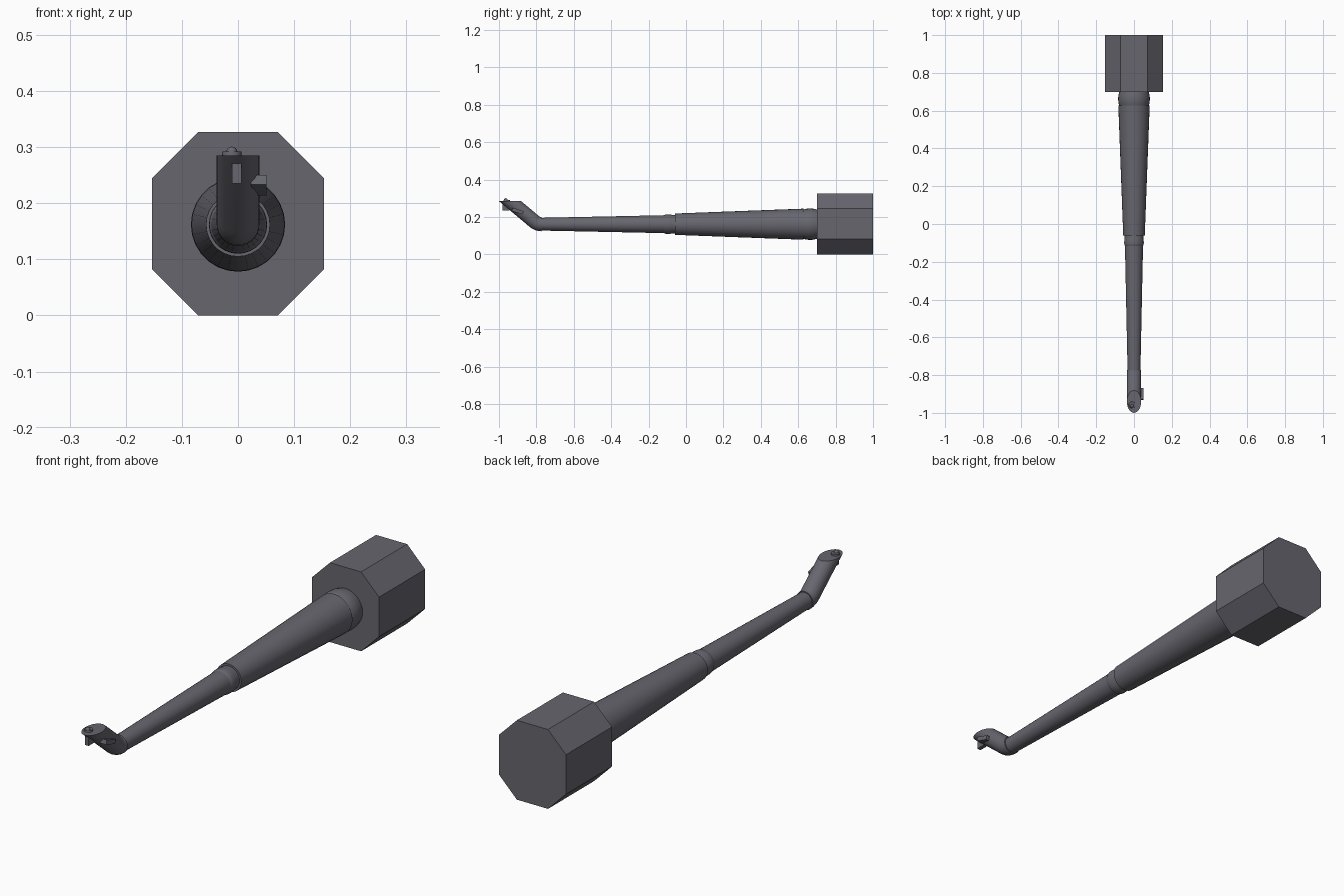
import bpy, bmesh, math
from mathutils import Matrix, Vector

if "Cube" in bpy.data.objects:
    bpy.data.objects.remove(bpy.data.objects["Cube"])

grey = bpy.data.materials.new("dark grey metal")
grey.diffuse_color = (0.135, 0.133, 0.158, 1)
grey.use_nodes = True
grey.node_tree.nodes["Principled BSDF"].inputs["Base Color"].default_value = grey.diffuse_color

AXIS_Z = 0.162
SIDES = 28
BEND = math.radians(40)


def finish(name, bm, smooth=False):
    bmesh.ops.recalc_face_normals(bm, faces=bm.faces)
    me = bpy.data.meshes.new(name)
    bm.to_mesh(me)
    bm.free()
    me.materials.append(grey)
    ob = bpy.data.objects.new(name, me)
    bpy.context.collection.objects.link(ob)
    if smooth:
        bpy.ops.object.select_all(action='DESELECT')
        ob.select_set(True)
        bpy.context.view_layer.objects.active = ob
        bpy.ops.object.shade_smooth_by_angle(angle=math.radians(32))
    return ob


def loft(name, rings, smooth=True):
    """Skin a list of equal-sized point rings and cap both ends."""
    bm = bmesh.new()
    vs = [[bm.verts.new(p) for p in ring] for ring in rings]
    for a, b in zip(vs, vs[1:]):
        n = len(a)
        for i in range(n):
            j = (i + 1) % n
            bm.faces.new((a[i], a[j], b[j], b[i]))
    bm.faces.new(vs[0])
    bm.faces.new(vs[-1])
    return finish(name, bm, smooth)


def circle(y, z, r, tilt=0.0):
    """Circle across the tube, tilted in the side plane."""
    pts = []
    for i in range(SIDES):
        t = 2 * math.pi * i / SIDES
        n = r * math.sin(t)
        pts.append(Vector((r * math.cos(t), y + n * math.sin(tilt), z + n * math.cos(tilt))))
    return pts


def lathe(name, profile):
    return loft(name, [circle(y, AXIS_Z, r) for y, r in profile])


def box(name, center, size, rot_x=0.0):
    bm = bmesh.new()
    m = Matrix.Translation(center) @ Matrix.Rotation(rot_x, 4, 'X') @ Matrix.Diagonal((*size, 1))
    bmesh.ops.create_cube(bm, size=1, matrix=m)
    return finish(name, bm)


# Octagonal mounting block
half = [(0.071, 0.327), (0.153, 0.245), (0.153, 0.082), (0.071, 0.0)]
outline = half + [(-x, z) for x, z in reversed(half)]
loft("mounting_block", [[(x, y, z) for x, z in outline] for y in (0.7, 1.0)], smooth=False)

# Rounded collar where the arm meets the block
lathe("base_collar", [(0.71, 0.076), (0.695, 0.079), (0.68, 0.083), (0.66, 0.084),
                      (0.64, 0.082), (0.625, 0.077)])

# Thick rear section and thin front section of the arm
lathe("rear_tube", [(0.627, 0.083), (-0.06, 0.057)])
lathe("joint_ring", [(-0.05, 0.049), (-0.07, 0.049), (-0.08, 0.051), (-0.10, 0.052),
                     (-0.11, 0.051), (-0.118, 0.047)])
lathe("front_tube", [(-0.11, 0.048), (-0.775, 0.034)])

# Bent tip, cut off level at the top
TIP_R, BEND_R, CUT_Z, START_Y = 0.038, 0.06, 0.285, -0.772
rings = []
for k in range(5):
    a = BEND * k / 4
    rings.append(circle(START_Y - BEND_R * math.sin(a),
                        AXIS_Z + BEND_R * (1 - math.cos(a)), TIP_R, a))
along = Vector((0, -math.cos(BEND), math.sin(BEND)))
rings.append([p + along * ((CUT_Z - p.z) / along.z) for p in rings[-1]])
loft("bent_tip", rings)

# Button on the level face: disc with a small dome
bm = bmesh.new()
bmesh.ops.create_cone(bm, cap_ends=True, segments=16, radius1=0.018, radius2=0.017, depth=0.010,
                      matrix=Matrix.Translation((-0.011, -0.958, 0.287)))
finish("button_disc", bm, True)
bm = bmesh.new()
bmesh.ops.create_uvsphere(bm, u_segments=12, v_segments=8, radius=0.010,
                          matrix=Matrix.Translation((-0.011, -0.963, 0.291)))
finish("button_dome", bm, True)

# Peg under the tip and side catch
box("under_peg", (-0.002, -0.963, 0.253), (0.017, 0.038, 0.036))
box("side_catch", (0.037, -0.900, 0.232), (0.028, 0.062, 0.018), math.radians(-18))
